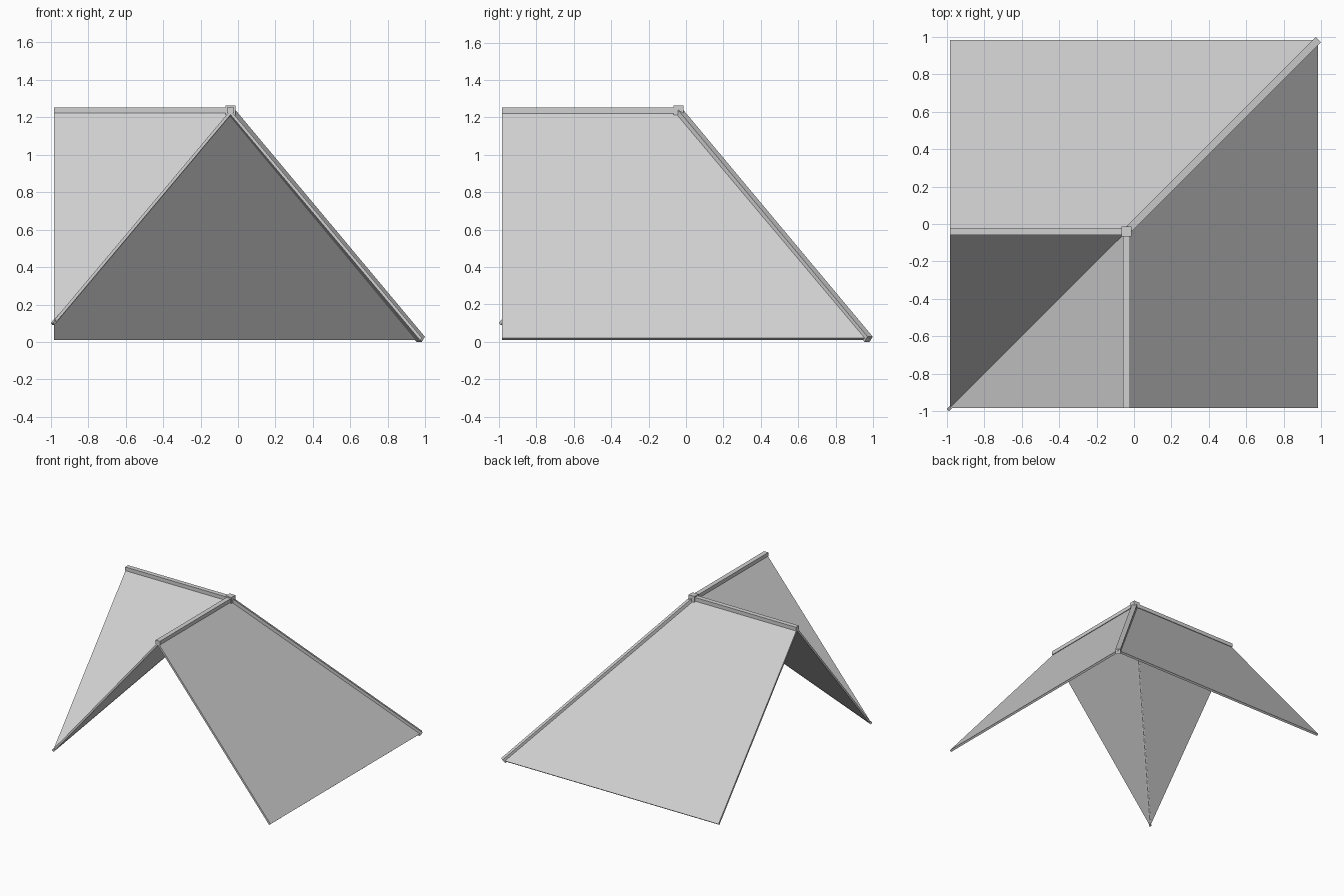
import bpy
import bmesh
from mathutils import Matrix, Vector

cube = bpy.data.objects.get("Cube")
if cube:
    bpy.data.objects.remove(cube, do_unlink=True)

# Single flat colour
grey = bpy.data.materials.new("light_grey")
grey.use_nodes = True
colour = (0.64, 0.64, 0.64, 1)
grey.diffuse_color = colour
grey.node_tree.nodes["Principled BSDF"].inputs["Base Color"].default_value = colour


def add_object(name, bm):
    bmesh.ops.recalc_face_normals(bm, faces=bm.faces)
    mesh = bpy.data.meshes.new(name)
    bm.to_mesh(mesh)
    bm.free()
    mesh.materials.append(grey)
    obj = bpy.data.objects.new(name, mesh)
    bpy.context.collection.objects.link(obj)
    return obj


def beam(name, start, end, width, height):
    start, end = Vector(start), Vector(end)
    along = end - start
    bm = bmesh.new()
    bmesh.ops.create_cube(bm, size=1, matrix=Matrix.LocRotScale(
        (start + end) / 2, along.to_track_quat('Y', 'Z'),
        (width, along.length, height)))
    return add_object(name, bm)


MID = -0.04       # plan position of both ridges
EDGE = 0.984      # plan position of the eaves and open ends
TOP = 1.238       # height of the ridge lines
EAVE = 0.02       # height of the eaves
THICK = 0.016
pitch = (TOP - EAVE) / (EDGE - MID)
normal = Vector((pitch, 1)).normalized()
valley = TOP - pitch * (EDGE + MID)

# Roof sheet: two outer slopes meeting at a hip, two inner ones at a valley
bm = bmesh.new()
apex, ridge_x, ridge_y, hip, eave_x, eave_y, low = [bm.verts.new(p) for p in (
    (MID, MID, TOP), (-EDGE, MID, TOP), (MID, -EDGE, TOP), (EDGE, EDGE, EAVE),
    (-EDGE, EDGE, EAVE), (EDGE, -EDGE, EAVE), (-EDGE, -EDGE, valley))]
sheet = [bm.faces.new(f) for f in (
    (apex, hip, eave_x, ridge_x), (apex, ridge_y, eave_y, hip),
    (apex, ridge_x, low), (apex, low, ridge_y))]

# Underside: straight drop, with the eaves cut square to the slope
under = {}
for v in list(bm.verts):
    p = v.co.copy()
    if v in (hip, eave_x, eave_y):
        p.z -= THICK * normal.y
        for axis in range(2):
            if p[axis] > 0:
                p[axis] -= THICK * normal.x
    else:
        p.z -= THICK / normal.y
    under[v] = bm.verts.new(p)
rim = [e for e in bm.edges if e.is_boundary]
for f in sheet:
    bm.faces.new([under[v] for v in reversed(f.verts)])
for e in rim:
    a, b = e.verts
    bm.faces.new((a, b, under[b], under[a]))
add_object("roof_panels", bm)

# Ridge, hip and valley beams
ridge_z = TOP - 0.001
beam("side_ridge_beam", (MID, MID, ridge_z), (-EDGE, MID, ridge_z), 0.038, 0.03)
beam("front_ridge_beam", (MID, MID, ridge_z), (MID, -EDGE, ridge_z), 0.038, 0.03)
beam("hip_beam", (MID, MID, TOP - 0.008), (0.976, 0.976, 0.014), 0.04, 0.036)
beam("valley_beam", (MID, MID, TOP - 0.012), (-0.99, -0.99, valley - 0.019), 0.016, 0.016)

# Joint block where the beams meet
beam("ridge_joint", (MID, MID - 0.026, TOP), (MID, MID + 0.026, TOP), 0.052, 0.05)
